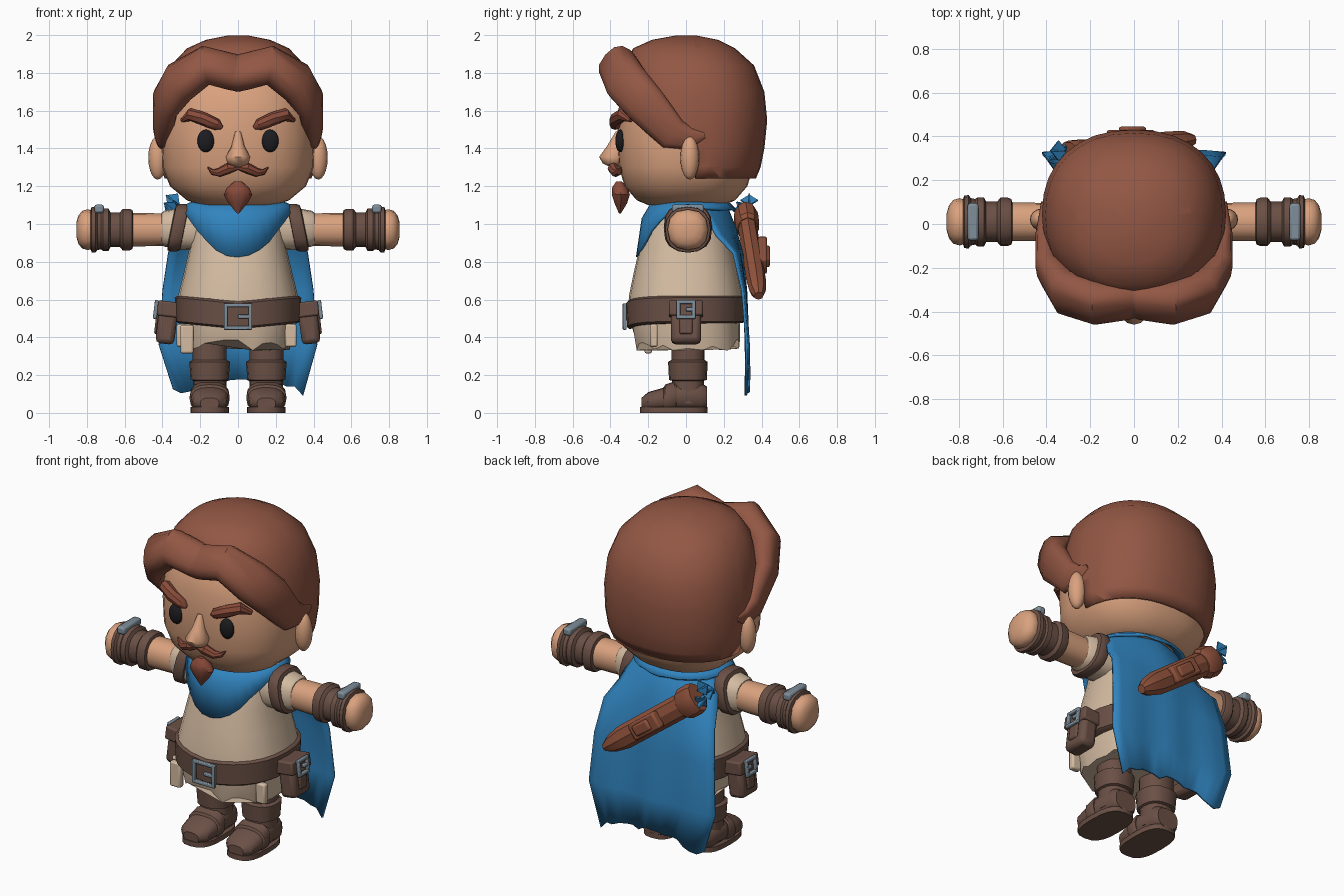
import bpy, bmesh, math, random
from mathutils import Vector, Matrix

random.seed(4)
if "Cube" in bpy.data.objects:
    bpy.data.objects.remove(bpy.data.objects["Cube"], do_unlink=True)


def paint(name, *rgb):
    m = bpy.data.materials.new(name)
    m.use_nodes = True
    m.diffuse_color = (*rgb, 1)
    m.node_tree.nodes["Principled BSDF"].inputs["Base Color"].default_value = (*rgb, 1)
    return m


skin = paint("skin", .70, .36, .21)
hair = paint("chestnut hair", .29, .095, .057)
beard = paint("russet beard", .25, .07, .042)
linen = paint("linen", .66, .50, .36)
leather = paint("dark leather", .145, .08, .06)
tan_hide = paint("red leather", .28, .085, .045)
blue = paint("blue cloth", .03, .23, .52)
steel = paint("steel", .21, .27, .32)
black = paint("eye black", .012, .012, .015)
X, Y, Z = Vector((1, 0, 0)), Vector((0, 1, 0)), Vector((0, 0, 1))


def finish(name, mat, bm, mirror=False, thick=0, bevel=0, angle=38):
    bmesh.ops.recalc_face_normals(bm, faces=bm.faces)
    me = bpy.data.meshes.new(name)
    bm.to_mesh(me)
    bm.free()
    me.materials.append(mat)
    me.shade_smooth()
    me.set_sharp_from_angle(angle=math.radians(angle))
    ob = bpy.data.objects.new(name, me)
    bpy.context.collection.objects.link(ob)
    if thick:
        ob.modifiers.new("thickness", 'SOLIDIFY').thickness = thick
    if bevel:
        b = ob.modifiers.new("bevel", 'BEVEL')
        b.width, b.segments = bevel, 2
    if mirror:
        ob.modifiers.new("mirror", 'MIRROR').use_axis[0] = True
    return ob


def skin_rings(rings, closed=True, caps=True):
    """Bridge consecutive rows of points into a surface."""
    bm = bmesh.new()
    rows = [[bm.verts.new(p) for p in r] for r in rings]
    n = len(rows[0])
    for a, b in zip(rows, rows[1:]):
        for i in range(n if closed else n - 1):
            j = (i + 1) % n
            bm.faces.new((a[i], a[j], b[j], b[i]))
    if caps:
        bm.faces.new(rows[0])
        bm.faces.new(rows[-1])
    return bm


def tube(pts, axis=None, ref=Y, centre=None, n=16, power=2, caps=True):
    """Sweep a superellipse; each point is x, y, z, half width, half depth."""
    rings = []
    for k, (x, y, z, a, b) in enumerate(pts):
        p = Vector((x, y, z))
        lo, hi = pts[max(k - 1, 0)], pts[min(k + 1, len(pts) - 1)]
        t = (axis or Vector(hi[:3]) - Vector(lo[:3])).normalized()
        u = (p - centre if centre else ref).cross(t).normalized()
        v = t.cross(u)
        ring = []
        for i in range(n):
            c, s = math.cos(math.tau * i / n), math.sin(math.tau * i / n)
            f = lambda w: math.copysign(abs(w) ** (2 / power), w)
            ring.append(p + u * a * f(c) + v * b * f(s))
        rings.append(ring)
    return skin_rings(rings, caps=caps)


def upright(profile, **kw):
    return tube([(0, y, z, a, b) for z, a, b, y in profile], axis=Z, **kw)


def along_arm(profile, axis=X, z=.97, **kw):
    return tube([(x, .01, z, r, r) for x, r in profile], axis=axis, **kw)


def blob(name, mat, loc, size, mirror=False):
    bm = bmesh.new()
    bmesh.ops.create_uvsphere(bm, u_segments=16, v_segments=10, radius=1,
                              matrix=Matrix.Translation(loc) @ Matrix.Diagonal((*size, 1)))
    return finish(name, mat, bm, mirror, angle=60)


def boxes(name, mat, parts, frame=Matrix(), mirror=False, bevel=0):
    bm = bmesh.new()
    for loc, size in parts:
        bmesh.ops.create_cube(bm, size=1, matrix=frame @ Matrix.Translation(loc) @ Matrix.Diagonal((*size, 1)))
    return finish(name, mat, bm, mirror, bevel=bevel)


def buckle(name, frame, w, h, mirror=False):
    t = .02
    parts = [((s * w / 2, 0, 0), (t, t, h + t)) for s in (-1, 1)]
    parts += [((0, 0, s * h / 2), (w, t, t)) for s in (-1, 1)]
    parts.append(((w / 4, 0, 0), (w / 2, t, t)))
    boxes(name, steel, parts, frame, mirror, .005)


# Head and face
finish("head", skin, upright([
    (1.10, .20, .20, 0), (1.125, .27, .26, 0), (1.2, .36, .325, 0), (1.3, .4, .355, 0),
    (1.45, .405, .365, 0), (1.6, .395, .36, 0), (1.75, .35, .32, 0), (1.88, .2, .2, 0)],
    n=32, power=2.4), angle=60)
blob("ear", skin, (.425, .02, 1.35), (.05, .05, .115), True)
blob("eye", black, (.17, -.348, 1.44), (.045, .026, .06), True)
finish("nose", skin, upright([
    (1.49, .015, .012, -.36), (1.41, .035, .045, -.375), (1.355, .066, .07, -.39),
    (1.32, .055, .055, -.385), (1.3, .02, .02, -.38)], n=12), angle=60)
finish("eyebrow", beard, tube([
    (.085, -.37, 1.51, .01, .01), (.11, -.375, 1.525, .03, .03), (.18, -.37, 1.555, .036, .035),
    (.25, -.335, 1.58, .035, .035), (.295, -.29, 1.55, .012, .015)], n=8), True)
finish("moustache", beard, tube([
    (0, -.38, 1.3, .014, .02), (.05, -.385, 1.295, .03, .03), (.1, -.37, 1.272, .024, .025),
    (.135, -.355, 1.275, .015, .018), (.16, -.345, 1.3, .003, .004)], n=8), True)
finish("goatee", beard, upright([
    (1.225, .02, .015, -.355), (1.19, .06, .045, -.35), (1.155, .076, .05, -.345),
    (1.11, .05, .035, -.345), (1.055, .005, .005, -.35)], n=10))

# Hair cap, cut open around the face
profile = [(1.24, .39, -.30, .37), (1.3, .41, -.32, .395), (1.4, .42, -.33, .415), (1.55, .42, -.34, .43),
           (1.7, .405, -.34, .415), (1.84, .355, -.33, .36), (1.93, .27, -.28, .26),
           (1.975, .17, -.18, .17), (1.997, .06, -.06, .06)]
cap = upright([(z, a, (k - f) / 2, (k + f) / 2) for z, a, f, k in profile], n=32, power=2.25)
for co, no in (((0, .05, 0), Y), ((0, 0, 1.43), Vector((0, 1, 1)))):
    bmesh.ops.bisect_plane(cap, geom=cap.verts[:] + cap.edges[:] + cap.faces[:], plane_co=co, plane_no=no)
gone = []
for f in cap.faces:
    c = f.calc_center_median()
    if (c.y < .05 and c.z + c.y < 1.43) or c.z < 1.2401:
        gone.append(f)
bmesh.ops.delete(cap, geom=gone, context='FACES')
finish("hair_cap", hair, cap, thick=.05, angle=50)

# Swept, centre-parted forelocks
lock = tube([
    (-.06, -.335, 1.775, .09, .06), (.03, -.35, 1.805, .1, .075), (.17, -.36, 1.84, .105, .09),
    (.31, -.315, 1.75, .12, .085), (.385, -.22, 1.64, .115, .06), (.4, -.07, 1.475, .09, .045),
    (.405, .03, 1.45, .06, .03), (.405, .1, 1.47, .015, .02)], centre=Vector((0, .05, 1.5)), n=12, power=2.5)
bmesh.ops.bisect_plane(lock, geom=lock.verts[:] + lock.edges[:] + lock.faces[:],
                       plane_co=(0, 0, 0), plane_no=-X, clear_outer=True)
finish("forelock", hair, lock, True, angle=45)

# Tunic with ragged hem
finish("tunic", linen, upright([
    (.58, .325, .305, 0), (.63, .315, .3, 0), (.75, .285, .275, 0), (.88, .255, .245, 0), (1.0, .235, .21, 0),
    (1.1, .18, .17, 0), (1.13, .14, .14, 0)], n=24, power=2.4))
skirt = upright([(.36, .275, .275, .01), (.45, .29, .285, 0), (.6, .3, .29, 0)], n=32, power=2.6)
for v in skirt.verts:
    if v.co.z < .4:
        v.co.z += random.uniform(-.035, .035)
finish("tunic_skirt", linen, skirt)
boxes("torn_strips", linen, [((-.27, -.2, .39), (.07, .04, .15)), ((-.3, -.15, .41), (.05, .04, .12)),
                             ((.28, -.17, .41), (.06, .04, .12))],
      bevel=.01)

# Belt, buckle and pouches
belt = upright([(.475, .315, .3, 0), (.485, .33, .312, 0), (.61, .335, .318, 0), (.62, .32, .305, 0)],
               n=28, power=2.4)
for v in belt.verts:
    v.co.z -= .1 * max(0, -v.co.y) * (1 - abs(v.co.x) / .35)
finish("belt", leather, belt)
buckle("belt_buckle", Matrix.Translation((0, -.325, .51)), .13, .12)
tilt = Matrix.Translation((.375, 0, .48)) @ Matrix.Rotation(-.12, 4, 'Y')
boxes("pouch", leather, [((0, 0, -.02), (.1, .16, .19))], tilt, True, .025)
boxes("pouch_flap", leather, [((.0, 0, .07), (.12, .18, .08)), ((.052, 0, -.01), (.02, .07, .12))], tilt, True, .012)
buckle("pouch_buckle", tilt @ Matrix.Translation((.068, 0, .06)) @ Matrix.Rotation(math.pi / 2, 4, 'Z'), .08, .08, True)

# Arms
finish("sleeve", linen, along_arm([(.12, .12), (.3, .112), (.39, .095), (.405, .085)], z=.975, power=2.5), True)
finish("sleeve_band", leather, along_arm(
    [(.28, .1), (.285, .122), (.3, .128), (.335, .128), (.35, .122), (.355, .1)],
    axis=Vector((1, 0, .2)), z=.98, power=2.7), True)
finish("arm", skin, along_arm([(.35, .085), (.5, .088), (.6, .088)], power=2.2), True)
finish("bracer", leather, along_arm([
    (.555, .088), (.56, .104), (.575, .11), (.61, .11), (.625, .092), (.675, .092), (.685, .112),
    (.715, .112), (.725, .104), (.745, .108), (.755, .122), (.775, .12), (.785, .09)], power=2.3), True)
boxes("bracer_plate", steel, [((.735, .01, 1.08), (.05, .17, .045))], mirror=True, bevel=.012)
finish("hand", skin, along_arm([(.77, .1), (.795, .108), (.825, .1), (.845, .075), (.855, .04)],
                               power=2.3, n=12), True, angle=50)

# Legs and boots
finish("boot_shaft", leather, tube([
    (.15, .01, .05, .09, .09), (.15, .01, .17, .088, .085), (.15, .01, .175, .1, .1), (.15, .01, .27, .108, .105),
    (.15, .01, .28, .09, .088), (.15, .01, .45, .09, .088)], axis=Z, power=2.4), True)
finish("boot_foot", leather, tube([
    (.15, .11, .08, .07, .06), (.15, .08, .085, .09, .075), (.15, -.06, .085, .095, .075), (.15, -.13, .07, .1, .06),
    (.15, -.2, .06, .09, .05), (.15, -.235, .05, .05, .03)], axis=-Y, ref=Z, power=2.5), True)
finish("boot_strap", leather, tube([
    (.15, -.05, .09, .1, .07), (.15, -.06, .085, .106, .082), (.15, -.11, .075, .106, .075),
    (.15, -.12, .07, .098, .062)], axis=-Y, ref=Z, power=2.5), True)
finish("boot_sole", leather, tube([
    (.15, -.065, z, .102, .178) for z in (0, .03)], axis=Z, power=2.8, n=20), True)

# Neckerchief with a point at the front
rows = [[], [], []]
for i in range(32):
    t = math.tau * i / 32
    s, c = math.sin(t), -math.cos(t)
    front = max(0, -c) ** 2.2
    low = 1.085 - .265 * front + random.uniform(-.006, .006)
    for row, rx, ry, z in ((rows[0], .19, .17, 1.14), (rows[1], .265, .235, 1.11 - .08 * front),
                           (rows[2], .3, .265, low)):
        row.append(Vector((rx * s, ry * c, z)))
finish("neckerchief", blue, skin_rings(rows, caps=False), thick=.015)

# Cape: height, half width, middle y, edge y, drop toward the edges
rows = []
for z, w, ym, ye, drop in ((1.14, .2, .17, .08, 0), (1.08, .29, .225, .1, .02), (.98, .33, .265, .17, .04),
                           (.85, .37, .3, .26, 0), (.65, .4, .32, .31, 0), (.36, .42, .33, .335, 0),
                           (.19, .345, .335, .33, .08)):
    row = []
    for i in range(17):
        s = i / 8 - 1
        wave = .008 * math.cos(s * 9) * (1.14 - z)
        jag = random.uniform(-.02, .02) if z < .2 else 0
        row.append(Vector((w * s, ym + (ye - ym) * s * s + wave, z - drop * abs(s) + jag)))
    rows.append(row)
finish("cape", blue, skin_rings(rows, closed=False, caps=False), thick=.014)

# Quiver slung across the back
top, end = Vector((-.3, .315, 1.05)), Vector((.27, .385, .62))
path = lambda f, a, b: (*top.lerp(end, f), a, b)
finish("quiver", tan_hide, tube([path(.05, .07, .05), path(.8, .068, .052), path(.93, .05, .045),
                                 path(1, .025, .025)], n=8), angle=30)
finish("quiver_rim", tan_hide, tube([path(0, .06, .04), path(0, .085, .06), path(.04, .092, .067),
                                     path(.14, .09, .065), path(.17, .072, .055)], n=10), angle=30)
slant = Matrix.Rotation(math.atan2(.43, .57), 4, 'Y')
mid = Matrix.Translation(top.lerp(end, .5) + Y * .055) @ slant
boxes("quiver_pocket", tan_hide, [((0, 0, 0), (.21, .05, .1)), ((.01, .025, 0), (.12, .03, .065))], mid, bevel=.012)

# Arrow fletchings
for k, (dx, dy, dz) in enumerate(((0, .02, .04), (-.01, -.025, 0), (.01, .02, -.045))):
    spot = Matrix.Translation(top + Vector((-.045 + dx, dy, .035 + dz))) @ slant @ Matrix.Rotation(k * .5, 4, 'X')
    turn = Matrix.Rotation(math.pi / 4, 4, 'Y')
    for side in range(2):
        boxes("arrow_fletching", blue, [((0, 0, 0), (.065, .008, .065))],
              spot @ Matrix.Rotation(side * math.pi / 2, 4, 'X') @ turn)
